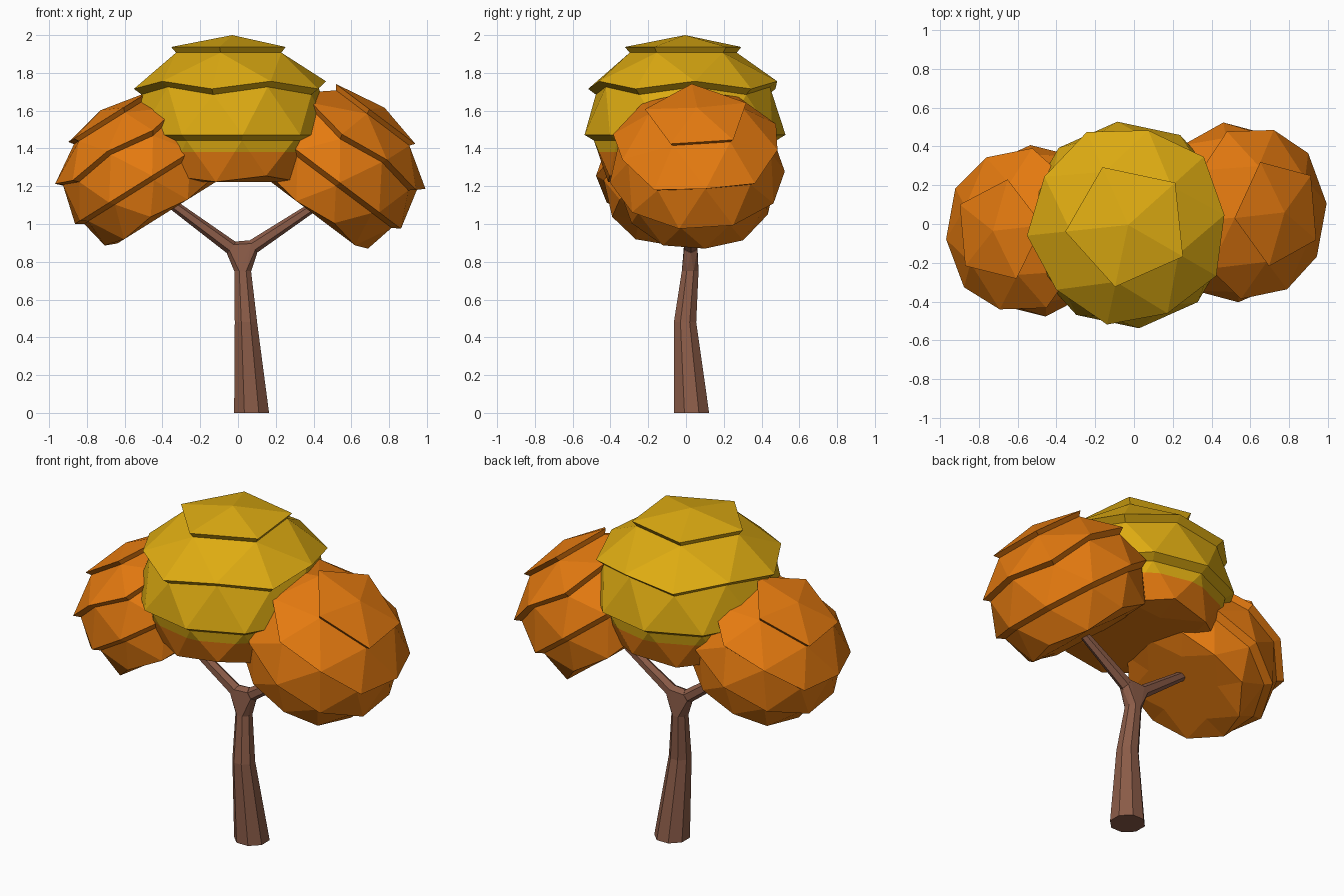
import bpy, bmesh, math
from mathutils import Vector, Matrix

if "Cube" in bpy.data.objects:
    bpy.data.objects.remove(bpy.data.objects["Cube"])


def material(name, rgb):
    m = bpy.data.materials.new(name)
    m.diffuse_color = (*rgb, 1)
    m.use_nodes = True
    m.node_tree.nodes["Principled BSDF"].inputs["Base Color"].default_value = m.diffuse_color
    return m


BARK = material("brown bark", (0.26, 0.107, 0.065))
ORANGE = material("orange leaves", (0.78, 0.195, 0.005))
YELLOW = material("yellow leaves", (0.73, 0.41, 0.006))


def finish(name, bm, mats):
    bmesh.ops.recalc_face_normals(bm, faces=bm.faces)
    me = bpy.data.meshes.new(name)
    bm.to_mesh(me)
    bm.free()
    for m in mats:
        me.materials.append(m)
    ob = bpy.data.objects.new(name, me)
    bpy.context.collection.objects.link(ob)
    return ob


# ---- Wood: swept rings and a hulled fork ----
def ring(bm, centre, direction, r, n=8):
    rot = Vector(direction).to_track_quat('Z', 'Y')
    return [bm.verts.new(Vector(centre) + rot @ Vector((r * math.cos(a), r * math.sin(a), 0)))
            for a in (2 * math.pi * (i + 0.5) / n for i in range(n))]


def tube(name, stations, direction, n=8):
    bm = bmesh.new()
    rings = [ring(bm, c, direction, r, n) for c, r in stations]
    for a, b in zip(rings, rings[1:]):
        for i in range(n):
            j = (i + 1) % n
            bm.faces.new((a[i], a[j], b[j], b[i]))
    bm.faces.new(rings[0])
    bm.faces.new(rings[-1])
    finish(name, bm, [BARK])


trunk_top = ((0.025, 0.022, 0.75), 0.048)
tube("trunk", [((0.072, 0.03, 0), 0.1), ((0.042, -0.005, 0.48), 0.064), trunk_top], (0, 0, 1))

branches = {
    "left_branch": ((-0.035, 0.025, 0.875), (-0.43, 0.0, 1.165)),
    "right_branch": ((0.08, 0.025, 0.88), (0.45, 0.03, 1.125)),
}
fork = bmesh.new()
ring(fork, trunk_top[0], (0, 0, 1), trunk_top[1])
for name, (start, end) in branches.items():
    d = Vector(end) - Vector(start)
    ring(fork, start, d, 0.04, 6)
    tube(name, [(start, 0.038), (end, 0.024)], d, 6)
bmesh.ops.convex_hull(fork, input=fork.verts)
finish("fork", fork, [BARK])


# ---- Leaf clumps: low icosphere cut into overlapping tiers ----
# per ring: radius of the tier's lower lip, radius where the next tier starts
LIP = [0.53, 0.62, 0.586, 0.535, 0.49, 0.5, 0.5]
TUCK = [0.53, 0.57, 0.54, 0.485, 0.49, 0.5, 0.5]
LIFT = [0, 0.014, 0, -0.013, 0, 0, 0]


def ring_index(z):
    for k, low in enumerate((0.95, 0.7, 0.3, -0.3, -0.7, -0.95)):
        if z > low:
            return k
    return 6


def clump(name, matrix, split=None):
    src = bmesh.new()
    bmesh.ops.create_icosphere(src, subdivisions=2, radius=1)
    bm = bmesh.new()
    made = {}

    def vert(v, band):
        k = ring_index(v.co.z)
        stepped = k in (1, 2, 3)
        tuck = stepped and band >= k
        key = (v.index, tuck)
        if key not in made:
            r = (TUCK if tuck else LIP)[k]
            z = 0.515 * v.co.z + LIFT[k] - (0.03 if tuck else 0)
            made[key] = bm.verts.new((v.co.x * r, v.co.y * r, max(z, -0.262)))
        return made[key]

    src.verts.index_update()
    for f in src.faces:
        band = min(ring_index(v.co.z) for v in f.verts)
        bm.faces.new([vert(v, band) for v in f.verts])
    # undersides of the tier lips
    for e in src.edges:
        a, b = e.verts
        k = ring_index(a.co.z)
        if k in (1, 2, 3) and k == ring_index(b.co.z):
            bm.faces.new((vert(a, k - 1), vert(b, k - 1), vert(b, k), vert(a, k)))
    src.free()
    bm.transform(matrix)
    if split is not None:
        bmesh.ops.bisect_plane(bm, geom=bm.verts[:] + bm.edges[:] + bm.faces[:],
                               plane_co=(0, 0, split), plane_no=(0, 0, 1))
        for f in bm.faces:
            f.material_index = int(f.calc_center_median().z > split)
    finish(name, bm, [ORANGE, YELLOW] if split is not None else [ORANGE])


def place(pos, scale, turn, tilt, spin=42):
    R = lambda deg, ax: Matrix.Rotation(math.radians(deg), 4, ax)
    return Matrix.Translation(pos) @ R(turn, 'Z') @ R(tilt, 'Y') @ R(spin, 'Z') @ Matrix.Scale(scale, 4)


clump("top_leaves", place((-0.03, -0.005, 1.485), 1.0, 0, 0), split=1.38)
clump("right_leaves", place((0.506, 0.06, 1.258), 0.87, 0, 37))
clump("left_leaves", place((-0.5, -0.035, 1.24), 0.83, 180, 32))
